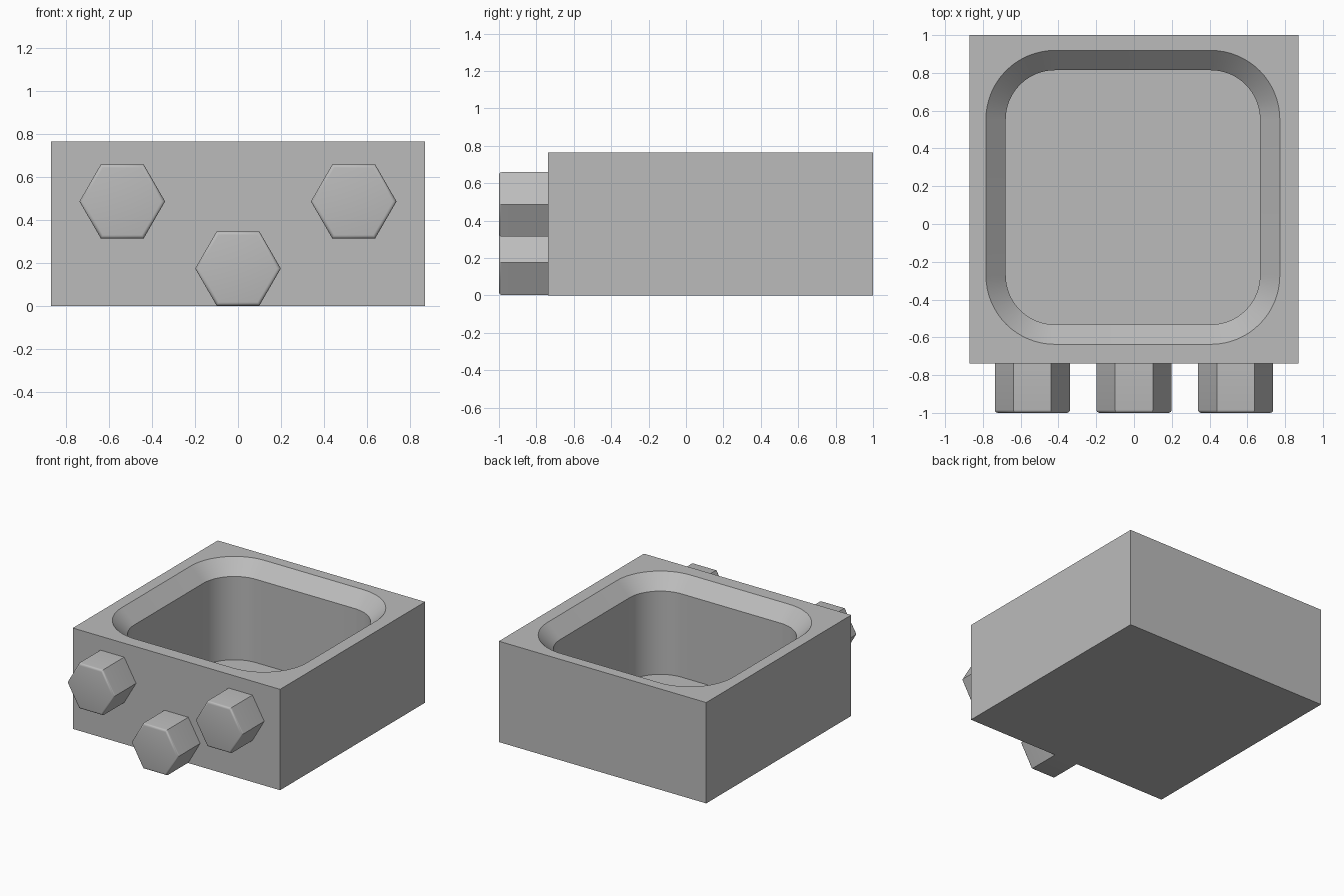
import bpy, bmesh, math

if "Cube" in bpy.data.objects:
    bpy.data.objects.remove(bpy.data.objects["Cube"])

grey = bpy.data.materials.new("plain grey")
grey.diffuse_color = (0.5, 0.5, 0.5, 1)
grey.use_nodes = True
grey.node_tree.nodes["Principled BSDF"].inputs["Base Color"].default_value = grey.diffuse_color


def finish(bm, name, angle):
    bmesh.ops.recalc_face_normals(bm, faces=bm.faces)
    mesh = bpy.data.meshes.new(name)
    bm.to_mesh(mesh)
    bm.free()
    obj = bpy.data.objects.new(name, mesh)
    bpy.context.collection.objects.link(obj)
    mesh.materials.append(grey)
    bpy.ops.object.select_all(action='DESELECT')
    obj.select_set(True)
    bpy.context.view_layer.objects.active = obj
    bpy.ops.object.shade_smooth_by_angle(angle=math.radians(angle))
    return obj


def ring(bm, cx, cy, hx, hy, z, r=0, seg=16):
    """Closed loop of vertices around a rectangle with rounded corners."""
    verts = []
    for k, (sx, sy) in enumerate([(1, 1), (-1, 1), (-1, -1), (1, -1)]):
        for i in range(seg + 1 if r else 1):
            a = math.pi / 2 * (k + (i / seg if r else 0))
            verts.append(bm.verts.new((cx + sx * (hx - r) + r * math.cos(a),
                                       cy + sy * (hy - r) + r * math.sin(a), z)))
    return verts


def bridge(bm, a, b):
    for i in range(len(a)):
        j = (i + 1) % len(a)
        bm.faces.new((a[i], a[j], b[j], b[i]))


def loop_edges(bm, loop):
    return [bm.edges.get((loop[i - 1], loop[i])) for i in range(len(loop))]


# Box body with a chamfered, rounded basin
H = 0.765
bm = bmesh.new()
base = ring(bm, 0, 0.131, 0.87, 0.869, 0)
top = ring(bm, 0, 0.131, 0.87, 0.869, H)
rim = ring(bm, -0.006, 0.141, 0.778, 0.778, H, 0.365)
lip = ring(bm, -0.006, 0.141, 0.673, 0.673, H - 0.103, 0.26)
floor = ring(bm, -0.006, 0.141, 0.673, 0.673, 0.03, 0.26)
bm.faces.new(base)
bridge(bm, base, top)
bridge(bm, rim, lip)
bridge(bm, lip, floor)
bm.faces.new(floor)
bmesh.ops.triangle_fill(bm, use_beauty=True,
                        edges=loop_edges(bm, top) + loop_edges(bm, rim))
finish(bm, "basin_box", 30)

# Hexagonal knobs with softly rounded front rims
for name, x, z in [("left_knob", -0.538, 0.487), ("middle_knob", 0, 0.175),
                   ("right_knob", 0.538, 0.487)]:
    bm = bmesh.new()
    front, back = [[bm.verts.new((x + 0.199 * math.cos(i * math.pi / 3), y,
                                  z + 0.199 * math.sin(i * math.pi / 3)))
                    for i in range(6)] for y in (-1, -0.735)]
    bm.faces.new(front)
    bm.faces.new(back)
    bridge(bm, front, back)
    bmesh.ops.bevel(bm, geom=loop_edges(bm, front), offset=0.016, segments=4,
                    profile=0.5, affect='EDGES')
    finish(bm, name, 35)
